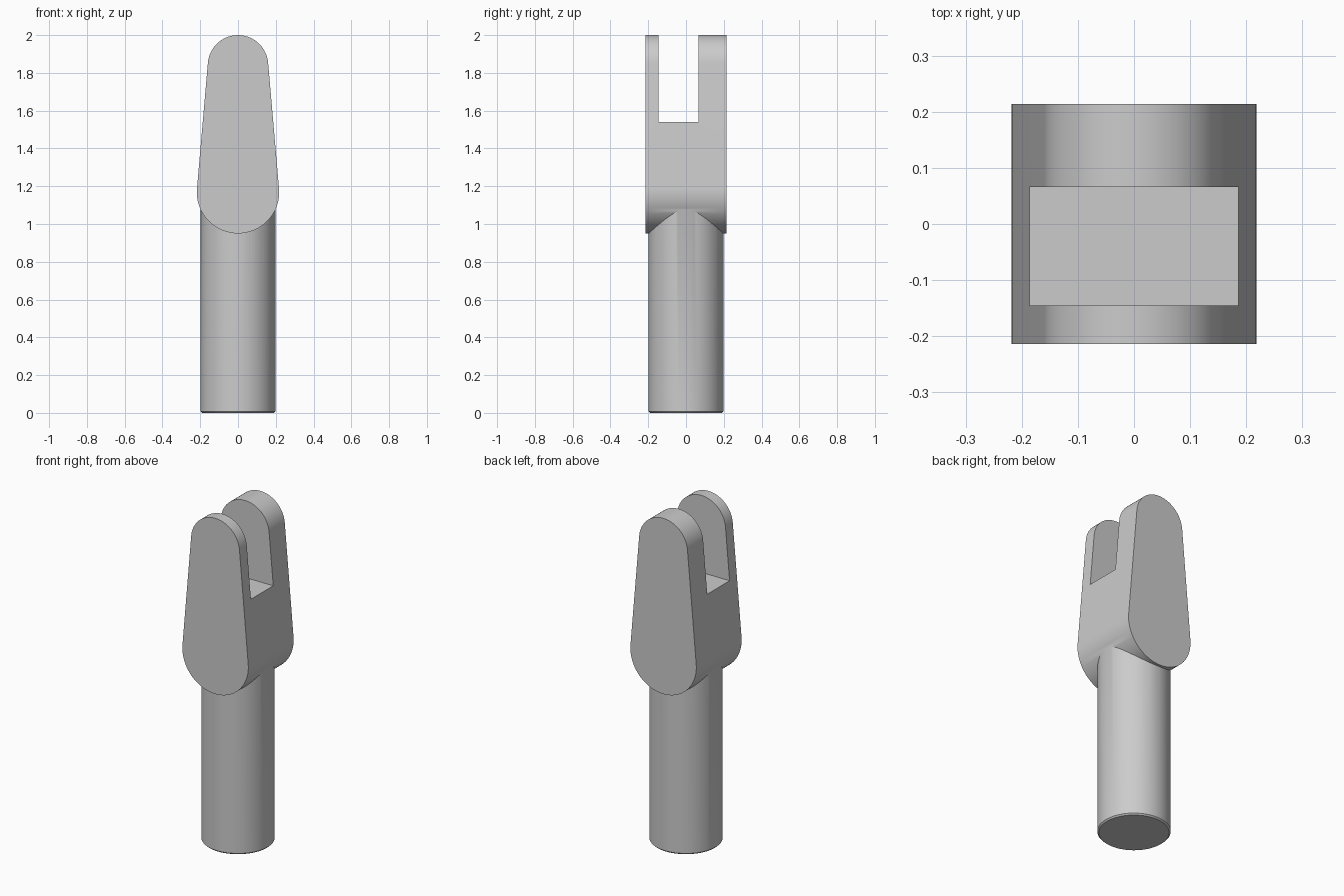
import bpy, bmesh, math

cube = bpy.data.objects.get("Cube")
if cube:
    bpy.data.objects.remove(cube)

metal = bpy.data.materials.new("plain grey")
metal.use_nodes = True
grey = (0.6, 0.6, 0.6, 1)
metal.diffuse_color = grey
metal.node_tree.nodes["Principled BSDF"].inputs["Base Color"].default_value = grey


def add_object(name, bm):
    bmesh.ops.recalc_face_normals(bm, faces=bm.faces)
    mesh = bpy.data.meshes.new(name)
    bm.to_mesh(mesh)
    bm.free()
    mesh.materials.append(metal)
    obj = bpy.data.objects.new(name, mesh)
    bpy.context.collection.objects.link(obj)
    return obj


def arc(z, radius, start, end, steps):
    angles = [start + (end - start) * i / steps for i in range(steps + 1)]
    return [(radius * math.cos(a), z + radius * math.sin(a)) for a in angles]


def extrude_profile(name, points, y0, y1):
    bm = bmesh.new()
    face = bm.faces.new([bm.verts.new((x, y0, z)) for x, z in points])
    ext = bmesh.ops.extrude_face_region(bm, geom=[face])
    moved = [v for v in ext["geom"] if isinstance(v, bmesh.types.BMVert)]
    bmesh.ops.translate(bm, verts=moved, vec=(0, y1 - y0, 0))
    return add_object(name, bm)


def combine(target, other, operation):
    mod = target.modifiers.new(operation.lower(), "BOOLEAN")
    mod.object = other
    mod.operation = operation
    mod.solver = "EXACT"
    bpy.ops.object.select_all(action="DESELECT")
    target.select_set(True)
    bpy.context.view_layer.objects.active = target
    bpy.ops.object.modifier_apply(modifier=mod.name)
    bpy.data.objects.remove(other)


# Fork head: two round ends joined by tangent sides
low_z, low_r, top_z, top_r = 1.168, 0.218, 1.84, 0.16
tilt = math.asin((low_r - top_r) / (top_z - low_z))
profile = arc(top_z, top_r, tilt, math.pi - tilt, 40)
profile += arc(low_z, low_r, math.pi - tilt, 2 * math.pi + tilt, 48)
fork = extrude_profile("clevis_fork", profile, -0.214, 0.214)

# Off-centre slot between the prongs
slot = [(-0.4, 1.54), (0.4, 1.54), (0.4, 2.2), (-0.4, 2.2)]
combine(fork, extrude_profile("slot_cutter", slot, -0.145, 0.066), "DIFFERENCE")

# Round shank with a fine chamfer at its foot, merged into the head
bm = bmesh.new()
bmesh.ops.create_cone(bm, cap_ends=True, segments=64, radius1=0.198,
                      radius2=0.198, depth=1.2)
bmesh.ops.translate(bm, verts=bm.verts, vec=(0, 0, 0.6))
foot = [e for e in bm.edges if all(v.co.z < 0.01 for v in e.verts)]
bmesh.ops.bevel(bm, geom=foot, offset=0.008, segments=1, affect="EDGES")
combine(fork, add_object("shank", bm), "UNION")

bpy.ops.object.shade_smooth_by_angle(angle=math.radians(30))
